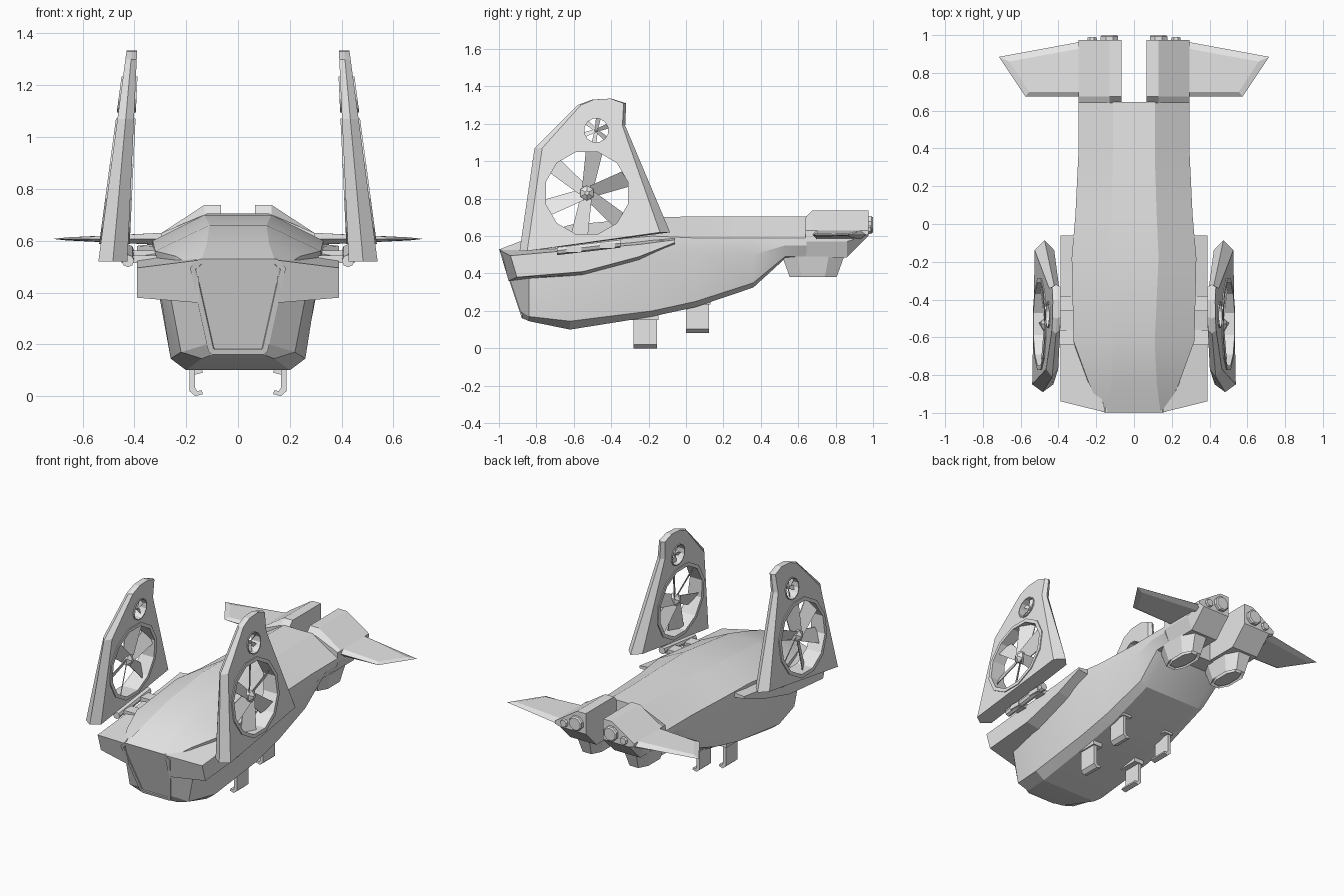
import bpy, bmesh, math
from mathutils import Matrix

if "Cube" in bpy.data.objects:
    bpy.data.objects.remove(bpy.data.objects["Cube"])

grey = bpy.data.materials.new("light grey")
grey.diffuse_color = (0.8, 0.8, 0.8, 1)
grey.use_nodes = True
grey.node_tree.nodes["Principled BSDF"].inputs["Base Color"].default_value = grey.diffuse_color


def make(name, verts, faces):
    me = bpy.data.meshes.new(name)
    me.from_pydata(verts, [], faces)
    bm = bmesh.new()
    bm.from_mesh(me)
    bmesh.ops.recalc_face_normals(bm, faces=bm.faces)
    bm.to_mesh(me)
    bm.free()
    me.materials.append(grey)
    ob = bpy.data.objects.new(name, me)
    bpy.context.collection.objects.link(ob)
    return ob


def loft(name, rings, closed=False):
    """Skin a row of equal point rings; cap the ends unless closed."""
    n, m = len(rings[0]), len(rings)
    verts = [p for r in rings for p in r]
    faces = [(i * n + j, i * n + (j + 1) % n, (i + 1) % m * n + (j + 1) % n, (i + 1) % m * n + j)
             for i in range(m if closed else m - 1) for j in range(n)]
    if not closed:
        faces += [tuple(range(n)), tuple(range((m - 1) * n, m * n))]
    return make(name, verts, faces)


def box(name, x0, x1, y0, y1, z0, z1):
    return loft(name, [[(x0, y, z0), (x1, y, z0), (x1, y, z1), (x0, y, z1)] for y in (y0, y1)])


def mirrored(ob):
    """Add the left-hand twin of a right-hand part."""
    me = ob.data.copy()
    me.transform(Matrix.Scale(-1, 4, (1, 0, 0)))
    me.flip_normals()
    twin = bpy.data.objects.new(ob.name + "_left", me)
    bpy.context.collection.objects.link(twin)


# Hull: half sections of (x, z) from roof edge down to belly edge
sections = [
    (-0.985, [(.14, .53), (.175, .50), (.16, .38), (.12, .20), (.10, .16)]),
    (-0.84, [(.12, .59), (.24, .54), (.26, .38), (.22, .17), (.14, .145)]),
    (-0.62, [(.11, .66), (.32, .56), (.297, .38), (.26, .145), (.20, .10)]),
    (-0.18, [(.13, .70), (.33, .60), (.33, .53), (.265, .20), (.20, .17)]),
    (0.05, [(.12, .705), (.31, .59), (.31, .52), (.26, .25), (.20, .22)]),
    (0.36, [(.11, .705), (.295, .59), (.295, .50), (.25, .35), (.20, .325)]),
    (0.53, [(.11, .705), (.295, .59), (.295, .55), (.26, .49), (.20, .48)]),
    (0.645, [(.11, .705), (.295, .59), (.295, .55), (.26, .49), (.20, .48)]),
]
rings = []
for k, (y, half) in enumerate(sections):
    slope = 0.33 if k == 0 else 0
    pts = half + [(-x, z) for x, z in reversed(half)]
    rings.append([(x, y + slope * (0.5 - z), z) for x, z in pts])
hull = loft("hull", rings)
bpy.context.view_layer.objects.active = hull
hull.select_set(True)
bpy.ops.object.shade_smooth_by_angle(angle=math.radians(18))
hull.select_set(False)

# Cockpit window: framed, recessed panel on the sloping nose
outline = [(.15, .53), (.185, .495), (.115, .175), (.10, .16)]
outline += [(-x, z) for x, z in reversed(outline)]
window = loft("cockpit_window", [[(x, y + 0.33 * (0.5 - z), z) for x, z in outline] for y in (-0.99, -0.96)])
bm = bmesh.new()
bm.from_mesh(window.data)
front = max((f for f in bm.faces if f.normal.y < -0.5), key=lambda f: f.calc_area())
for thick, depth in ((.022, 0), (.012, -.022), (.02, .012)):
    bmesh.ops.inset_region(bm, faces=[front], thickness=thick, depth=depth)
bm.to_mesh(window.data)
bm.free()

# Cheek fairings beside the nose
cheek = [(-0.94, .15, .525, .495, .38, .36), (-0.55, .28, .55, .53, .41, .39),
         (-0.25, .30, .575, .555, .49, .47), (-0.06, .30, .59, .58, .565, .555)]
rings = []
for k, (y, xi, ti, to, bo, bi) in enumerate(cheek):
    s, lean = (0.05, 0.3) if k == 0 else (0, 0)
    rings.append([(xi, y - s + lean * (.5 - ti), ti), (.39, y + lean * (.5 - to), to),
                  (.39, y + lean * (.5 - bo), bo), (xi, y - s + lean * (.5 - bi), bi)])
mirrored(loft("cheek_fairing", rings))


# Upright fan wings, leaning inwards
def centre(z):
    return 0.483 - 0.09 * (z - 0.52)


def half_width(z):
    return 0.056 - 0.035 * (z - 0.52) / 0.8


profile = [(-.89, .52), (-.81, 1.07), (-.58, 1.30), (-.50, 1.33), (-.40, 1.335),
           (-.32, 1.31), (-.325, 1.19), (-.085, .62)]


def wing_ring(side):
    ring = []
    for y, z in profile:
        mid = -0.55 + 0.12 * (z - .52) / .8
        ring.append((centre(z) + side * half_width(z), mid + (y - mid) * (1 if side == 0 else .88), z))
    return ring


def circle(x, cy, cz, r, n, wide=None):
    pts = []
    for i in range(n):
        a = 2 * math.pi * (i + .5) / n
        y, z = cy + r * math.cos(a), cz + r * math.sin(a)
        pts.append((x if wide is None else centre(z) + wide * (half_width(z) + .006), y, z))
    return pts


wing = loft("fan_wing", [wing_ring(s) for s in (-1, 0, 1)])
fans = [("large", -.53, .83, .238, 12), ("small", -.48, 1.165, .068, 12)]
cutters = []
for label, cy, cz, r, n in fans:
    cutter = loft(label + "_cutter", [circle(x, cy, cz, r, n) for x in (.2, .7)])
    cutter.hide_render = True
    mod = wing.modifiers.new(label, 'BOOLEAN')
    mod.operation, mod.object, mod.solver = 'DIFFERENCE', cutter, 'EXACT'
    cutters.append(cutter)
bpy.context.view_layer.update()
baked = bpy.data.meshes.new_from_object(wing.evaluated_get(bpy.context.evaluated_depsgraph_get()))
wing.modifiers.clear()
wing.data = baked
for cutter in cutters:
    bpy.data.objects.remove(cutter)
mirrored(wing)

# Fan rims, hubs and six twisted blades each
for label, cy, cz, r, n in fans:
    o, i = r * 1.055, r * .955
    mirrored(loft(label + "_fan_rim", [circle(0, cy, cz, q, n, w) for q, w in
                                       ((o, -1), (o, 1), (i, 1), (i, -1))], closed=True))
    cx = centre(cz)
    mirrored(loft(label + "_fan_hub", [circle(cx + s * r * .16, cy, cz, q * r, 6) for s, q in
                                       ((-1, .05), (-.5, .17), (.5, .17), (1, .05))]))
    for b in range(6):
        a = math.radians(60 * b + 20)
        radial, tangent = (math.cos(a), math.sin(a)), (-math.sin(a), math.cos(a))
        rings = []
        for d, w in ((.12, .13), (.97, .19)):
            ring = []
            for u, t in ((-w, -.012), (w, -.012), (w, .012), (-w, .012)):
                side, along = u * r, d * r
                ring.append((cx - .09 * (radial[1] * along) + side * .6 + t * r,
                             cy + radial[0] * along + tangent[0] * side,
                             cz + radial[1] * along + tangent[1] * side))
            rings.append(ring)
        mirrored(loft(label + "_fan_blade", rings))

# Hinge rod and struts under each wing
rod = []
for y, z in ((-.69, .522), (-.35, .562)):
    rod.append([(.425 + .024 * math.cos(k * math.pi / 4), y, z + .024 * math.sin(k * math.pi / 4))
                for k in range(8)])
mirrored(loft("hinge_rod", rod))
for y, z in ((-.60, .525), (-.42, .545)):
    mirrored(box("hinge_strut", .29, .45, y - .04, y + .04, z - .012, z + .018))

# Rear engine pods
top = [(.065, .738), (.13, .738), (.295, .63), (.295, .57), (.26, .485), (.065, .485)]
nose = [(x, min(z, .70)) for x, z in top]
tail = [(x, max(z, .60)) for x, z in top]
tail[3] = (.295, .61)
pod = [(.64, nose), (.675, top), (.86, top), (.975, tail)]
mirrored(loft("engine_pod", [[(x, y, z) for x, z in pts] for y, pts in pod]))


def nozzle(name, x, z, r, y1):
    mirrored(loft(name, [[(x + q * r * math.cos(k * math.pi / 4 + .39), y,
                           z + q * r * math.sin(k * math.pi / 4 + .39)) for k in range(8)]
                         for y, q in ((.95, 1), (y1 - .008, 1), (y1, .85))]))


nozzle("main_nozzle", .13, .66, .05, 1.0)
nozzle("small_nozzle", .222, .635, .027, .99)

# Downward thruster cups
corners = [(1, .5), (.5, 1), (-.5, 1), (-1, .5), (-1, -.5), (-.5, -1), (.5, -1), (1, -.5)]
cups = [(.38, .045, .10), (.41, .045, .10), (.38, .065, .125), (.49, .09, .165)]
mirrored(loft("lift_thruster", [[(.175 + u * hx, .68 + v * hy, z) for u, v in corners]
                                for z, hx, hy in cups]))

# Tail fins: thin wedges with a bevelled leading edge
edge = [(.28, .675), (.575, .675), (.715, .885), (.28, .965)]
face = [(.28, .70), (.555, .70), (.66, .86), (.28, .93)]
lift = [.022, .008, .004, .022]
mirrored(loft("tail_fin", [[(x, y, .605 - h) for (x, y), h in zip(face, lift)],
                           [(x, y, .607) for x, y in edge],
                           [(x, y, .609 + h) for (x, y), h in zip(face, lift)]]))

# Landing legs with hooked feet
foot = [(.14, .022), (.135, .008), (.165, 0), (.188, .02), (.188, .2), (.166, .2), (.166, .032), (.158, .02)]
for y, z0 in ((-.218, 0), (.062, .083)):
    mirrored(loft("landing_leg", [[(x, y + s * .062, z + z0) for x, z in foot] for s in (-1, 1)]))
    mirrored(box("leg_mount", .13, .198, y - .07, y + .07, z0 + .15, z0 + .2))
